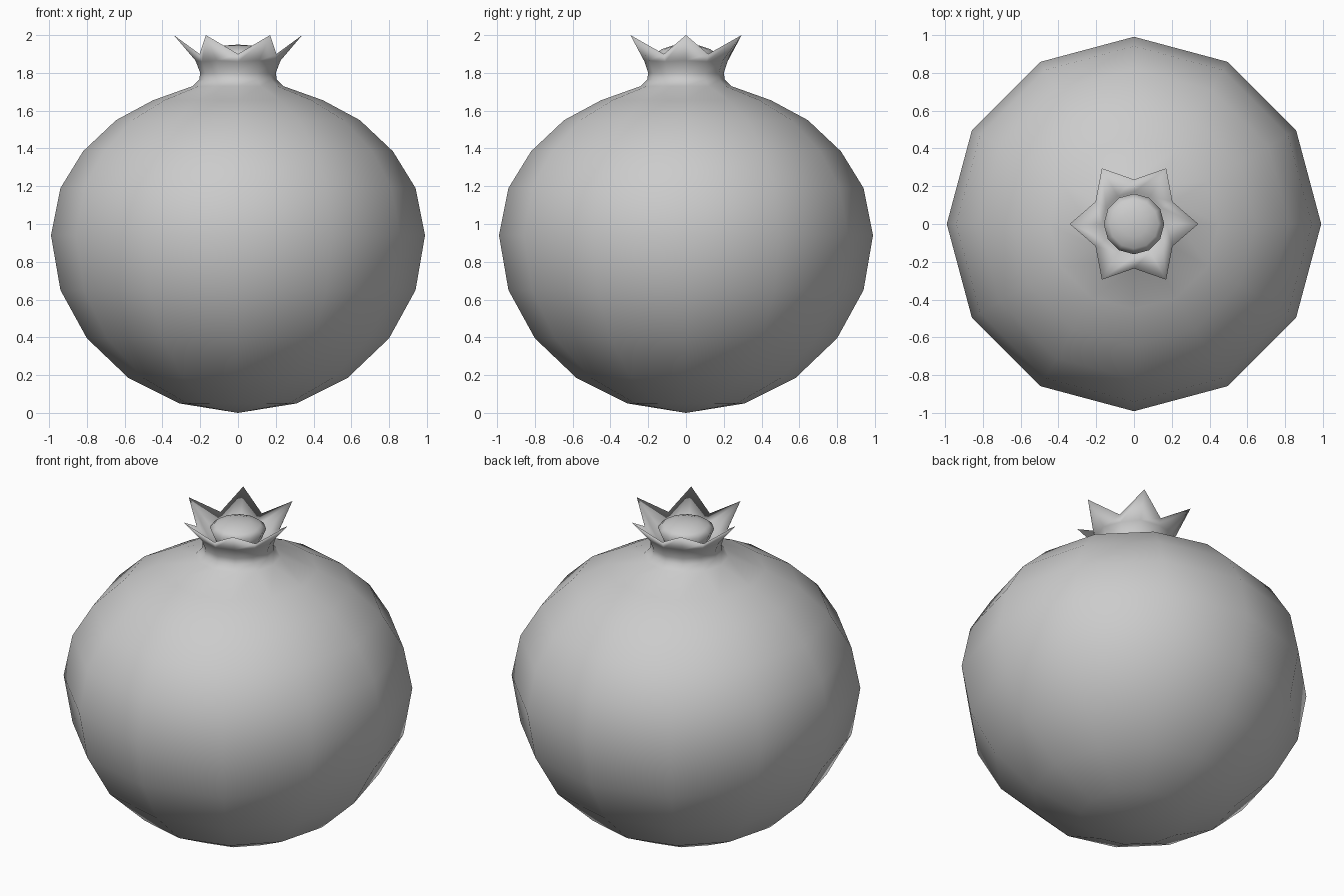
import bpy, bmesh, math

if "Cube" in bpy.data.objects:
    bpy.data.objects.remove(bpy.data.objects["Cube"], do_unlink=True)

SIDES = 12

grey = bpy.data.materials.new("plain grey")
grey.use_nodes = True
colour = (0.6, 0.6, 0.6, 1)
grey.diffuse_color = colour
grey.node_tree.nodes["Principled BSDF"].inputs["Base Color"].default_value = colour


def lathe(name, profile):
    """Spin a profile of (radius, z); a pair of points alternates tip and notch."""
    bm = bmesh.new()
    rings = []
    for entry in profile:
        tip, notch = entry if isinstance(entry[0], tuple) else (entry, entry)
        if tip[0] == 0:
            rings.append([bm.verts.new((0, 0, tip[1]))] * SIDES)
            continue
        ring = []
        for i in range(SIDES):
            r, z = notch if i % 2 else tip
            a = math.tau * i / SIDES
            ring.append(bm.verts.new((r * math.cos(a), r * math.sin(a), z)))
        rings.append(ring)
    for low, high in zip(rings, rings[1:]):
        for i in range(SIDES):
            j = (i + 1) % SIDES
            corners = dict.fromkeys((low[i], low[j], high[j], high[i]))
            bm.faces.new(list(corners))
    mesh = bpy.data.meshes.new(name)
    bm.to_mesh(mesh)
    bm.free()
    mesh.materials.append(grey)
    mesh.shade_smooth()
    obj = bpy.data.objects.new(name, mesh)
    bpy.context.collection.objects.link(obj)
    return obj


# Round fruit with its neck and six-pointed crown, folding back into the cup
rim = ((0.34, 2.0), (0.235, 1.9))
lathe("fruit_and_crown", [
    (0, 0), (0.31, 0.05), (0.58, 0.185), (0.80, 0.395), (0.94, 0.65),
    (0.99, 0.94), (0.94, 1.19), (0.82, 1.385), (0.645, 1.55),
    (0.45, 1.655), (0.24, 1.73), (0.205, 1.765), (0.20, 1.80),
    ((0.225, 1.865), (0.22, 1.86)), rim, (0.17, 1.84), (0, 1.83),
])

# Domed centre inside the crown
lathe("crown_centre", [
    (0.13, 1.83), (0.16, 1.90), (0.13, 1.925), (0.07, 1.945), (0, 1.95),
])
